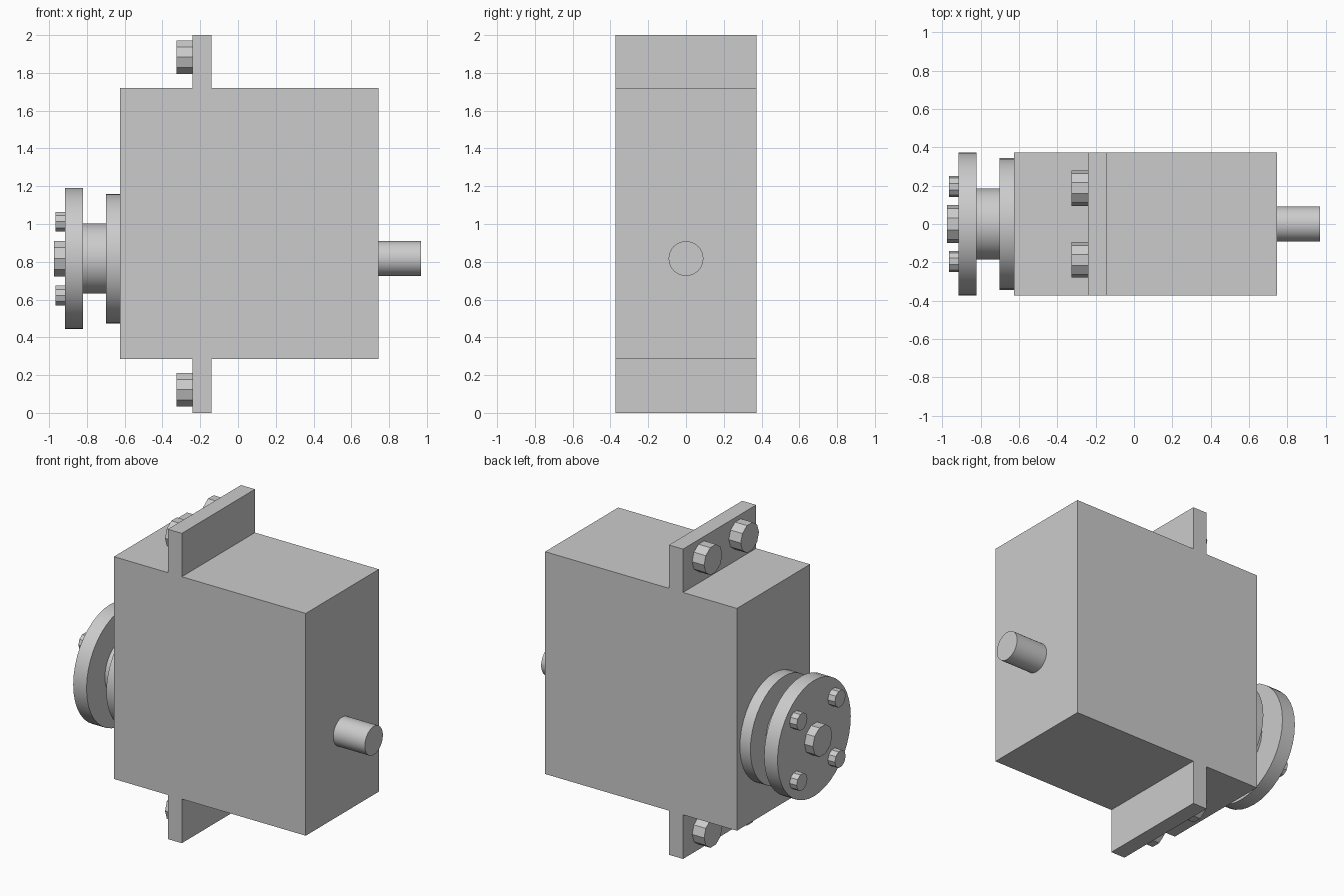
import bpy
import math
from mathutils import Matrix

default = bpy.data.objects.get("Cube")
if default:
    bpy.data.objects.remove(default, do_unlink=True)

# Single grey finish
grey = bpy.data.materials.new("plain_grey")
grey.use_nodes = True
grey.diffuse_color = (0.6, 0.6, 0.6, 1)
grey.node_tree.nodes["Principled BSDF"].inputs["Base Color"].default_value = (0.6, 0.6, 0.6, 1)


def finish(name):
    obj = bpy.context.object
    obj.name = obj.data.name = name
    obj.data.materials.append(grey)
    return obj


def box(name, x0, x1, half_y, z0, z1):
    bpy.ops.mesh.primitive_cube_add(size=1)
    obj = finish(name)
    obj.data.transform(Matrix.Translation(((x0 + x1) / 2, 0, (z0 + z1) / 2))
                       @ Matrix.Diagonal((x1 - x0, 2 * half_y, z1 - z0, 1)))
    return obj


def rod(name, x0, x1, radius, y, z, sides=40):
    """Cylinder along x with a corner pointing straight up."""
    bpy.ops.mesh.primitive_cylinder_add(vertices=sides, radius=radius, depth=x1 - x0)
    obj = finish(name)
    obj.data.transform(Matrix.Translation(((x0 + x1) / 2, y, z))
                       @ Matrix.Rotation(-math.pi / 2, 4, "Y"))
    if sides > 12:
        bpy.ops.object.shade_smooth_by_angle(angle=math.radians(30))
    return obj


AXIS_Z = 0.817

# Housing and its mounting tabs
box("housing", -0.625, 0.745, 0.373, 0.285, 1.72)
box("upper_mounting_tab", -0.24, -0.14, 0.373, 1.72, 2.0)
box("lower_mounting_tab", -0.24, -0.14, 0.373, 0.0, 0.285)

# Rear shaft, and the stepped output hub
rod("rear_shaft", 0.745, 0.97, 0.092, 0, AXIS_Z)
rod("hub_collar", -0.70, -0.625, 0.343, 0, AXIS_Z)
rod("hub_neck", -0.82, -0.70, 0.186, 0, AXIS_Z)
rod("output_disc", -0.915, -0.82, 0.374, 0, AXIS_Z)

# Ten-sided bolt heads
rod("centre_bolt", -0.975, -0.915, 0.099, 0, AXIS_Z, 10)
for side, sy in (("left", 1), ("right", -1)):
    for level, sz in (("upper", 1), ("lower", -1)):
        rod(f"{level}_{side}_disc_bolt", -0.965, -0.915, 0.055,
            0.195 * sy, AXIS_Z + 0.195 * sz, 10)
        rod(f"{level}_{side}_tab_bolt", -0.325, -0.24, 0.093,
            0.187 * sy, 1.003 + 0.88 * sz, 10)
